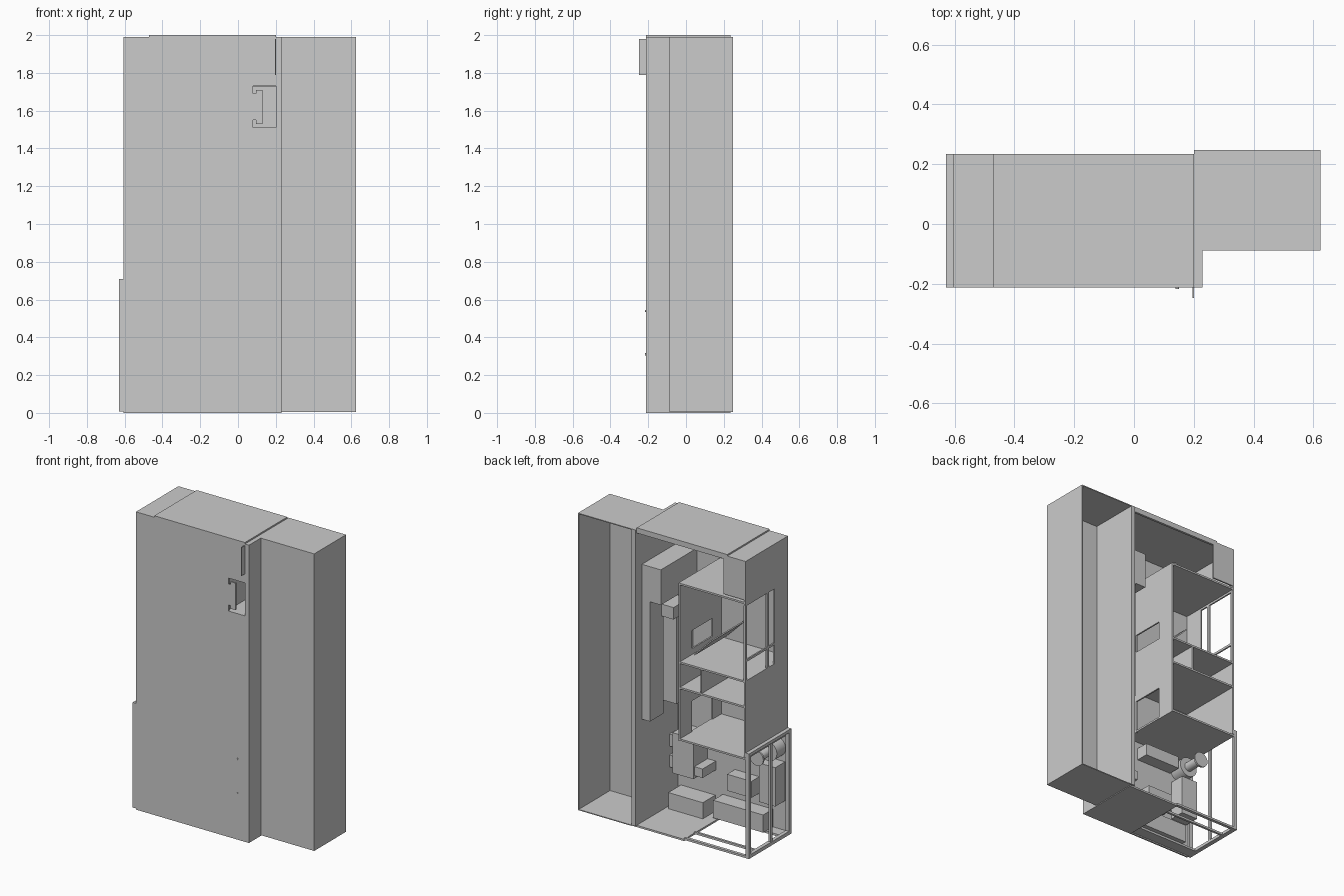
import bpy, bmesh, math
from mathutils import Matrix

if "Cube" in bpy.data.objects:
    bpy.data.objects.remove(bpy.data.objects["Cube"])


def finish(name, bm):
    bmesh.ops.recalc_face_normals(bm, faces=bm.faces[:])
    me = bpy.data.meshes.new(name)
    bm.to_mesh(me)
    bm.free()
    ob = bpy.data.objects.new(name, me)
    bpy.context.collection.objects.link(ob)
    return ob


def add_box(bm, x0, x1, y0, y1, z0, z1):
    m = Matrix.Translation(((x0 + x1) / 2, (y0 + y1) / 2, (z0 + z1) / 2)) @ \
        Matrix.Diagonal((abs(x1 - x0), abs(y1 - y0), abs(z1 - z0), 1))
    bmesh.ops.create_cube(bm, size=1, matrix=m)


def boxes(name, *dims):
    bm = bmesh.new()
    for d in dims:
        add_box(bm, *d)
    return finish(name, bm)


def extrude_profile(name, pts, y0, y1):
    """Plate from an x,z outline."""
    bm = bmesh.new()
    f = bm.faces.new([bm.verts.new((x, y0, z)) for x, z in pts])
    r = bmesh.ops.extrude_face_region(bm, geom=[f])
    bmesh.ops.translate(bm, vec=(0, y1 - y0, 0),
                        verts=[v for v in r['geom'] if isinstance(v, bmesh.types.BMVert)])
    return finish(name, bm)


def cylinders(name, *specs):
    """Cylinders along y: x, z, radius at front, radius at back, y0, y1."""
    bm = bmesh.new()
    for x, z, r0, r1, y0, y1 in specs:
        m = Matrix.Translation((x, (y0 + y1) / 2, z)) @ Matrix.Rotation(-math.pi / 2, 4, 'X')
        bmesh.ops.create_cone(bm, cap_ends=True, segments=24, radius1=r0, radius2=r1,
                              depth=y1 - y0, matrix=m)
    ob = finish(name, bm)
    bpy.context.view_layer.objects.active = ob
    ob.select_set(True)
    bpy.ops.object.shade_smooth_by_angle()
    ob.select_set(False)


L, R, F, B = -.605, .23, -.213, .235   # main cabinet limits
T = .01                                # sheet thickness
PX = -.11                              # inner partition

# Right side cabinet, open at the back
boxes("side_cabinet",
      (R, .625, -.088, -.082, .005, 1.99), (.619, .625, -.088, .248, .005, 1.99),
      (R, .625, -.088, .248, 1.984, 1.99), (R, .625, -.088, .248, .005, .011))

# Front panel with the hooked slot on its right edge
slot = [(.2, 1.51), (.08, 1.51), (.08, 1.55), (.095, 1.55), (.095, 1.53), (.13, 1.53),
        (.13, 1.71), (.095, 1.71), (.095, 1.69), (.08, 1.69), (.08, 1.73), (.2, 1.73)]
extrude_profile("front_panel", [(L, 0), (.2, 0)] + slot + [(.2, 1.99), (L, 1.99)], F, F + T)
boxes("dividing_wall", (.2, R, F, .248, .01, 1.99))
boxes("top_panel", (L, R, F, B, 1.98, 1.99))
boxes("top_lid", (-.47, .2, F, B, 1.99, 2.0))
boxes("top_blade", (.195, .2, -.248, F, 1.79, 1.98))

# Floor, solid on the right and framed on the left
boxes("floor", (-.15, R, F, B, 0, .012))
boxes("floor_frame", (-.63, -.15, .215, B, .008, .022), (-.63, -.15, F, -.13, .008, .022),
      (-.63, -.6, F, B, .008, .022), (-.6, -.15, .115, .13, .008, .022))

# Lower left side frame, standing slightly proud
boxes("lower_side_frame",
      (-.63, -.605, F, F + .025, .012, .71), (-.63, -.605, .215, B, .012, .71),
      (-.63, -.605, F, B, .69, .71), (-.63, -.605, F, B, .012, .032),
      (-.625, -.61, -.02, 0, .03, .69))

# Left wall: solid above and between, framed window in the upper bay
boxes("left_wall", (L, L + T, F, B, 1.69, 1.99), (L, L + T, F, B, .68, 1.19),
      (L, L + T, F, -.07, 1.19, 1.69), (L, L + .015, .22, B, 1.19, 1.69))
boxes("window_bars", (L, L + T, -.01, .01, 1.19, 1.69), (L, L + T, -.07, .22, 1.315, 1.33))
boxes("upper_back_panel", (L, -.44, B - T, B, 1.73, 1.99))
boxes("back_rim", (-.44, .2, B - .015, B, 1.965, 1.98))

# Left stack of bays: partition with two openings, and shelves
boxes("bay_partition",
      (PX, PX - T, .11, B, .66, 1.71), (PX, PX - T, F, -.11, .66, 1.71),
      (PX, PX - T, -.11, .11, 1.35, 1.71), (PX, PX - T, -.11, .11, .88, 1.23))
boxes("bay_shelves", *[(L, PX, F, B, z - .012, z) for z in (1.715, 1.19, 1.02, .675)])
boxes("low_bay_divider", (-.28, -.27, F, B, 1.02, 1.178))
flap = boxes("bay_flap", (-.09, .09, -.17, .17, -.004, .004))
flap.location = (-.23, -.02, 1.28)
flap.rotation_euler = (0, math.radians(45), 0)

# Hollow housing behind the slot, open at the front
boxes("slot_housing", (.06, .07, F + T, .18, 1.5, 1.735), (.07, .2, .17, .18, 1.5, 1.735),
      (.07, .2, F + T, .17, 1.5, 1.51), (.07, .2, F + T, .17, 1.725, 1.735))
boxes("blade_mount", (.1, .2, F + T, -.15, 1.8, 1.95))

# Tall units on the dividing wall
boxes("tall_unit_rear", (.14, .2, .04, .18, .7, 1.5))
boxes("tall_unit_front", (.09, .2, -.2, -.03, .75, 1.38))
boxes("tall_unit_cap", (.05, .14, -.1, .06, 1.36, 1.44))
boxes("wall_modules", *[(.15, .2, -.17, -.11, z - .04, z + .04) for z in (.31, .45)])

# Equipment in the lower compartment
boxes("hanging_unit", (-.02, .135, -.2, -.05, .27, .54))
boxes("unit_tray", (-.08, -.02, -.2, -.06, .29, .35))
boxes("floor_box", (-.075, .18, F + T, -.07, .012, .12))
boxes("left_floor_box", (-.5, -.13, F + T, -.1, .022, .14))
boxes("wall_box", (-.4, -.22, F + T, -.12, .22, .33))
boxes("high_box", (-.46, -.2, F + T, -.12, .54, .62))
boxes("tall_box", (-.59, -.47, F + T, -.1, .22, .48))

# Motor with flange, and a roller under the top
cylinders("motor", (-.53, .57, .065, .065, F + T, -.11), (-.53, .57, .03, .03, -.11, 0),
          (-.53, .57, .05, .05, 0, .012))
cylinders("top_roller", (-.4, 1.93, .03, .03, F + T, -.08))

# Small bolts on the front
cylinders("front_bolts", *[(.145, z, .006, .006, F - .005, F) for z in (.31, .54)])
